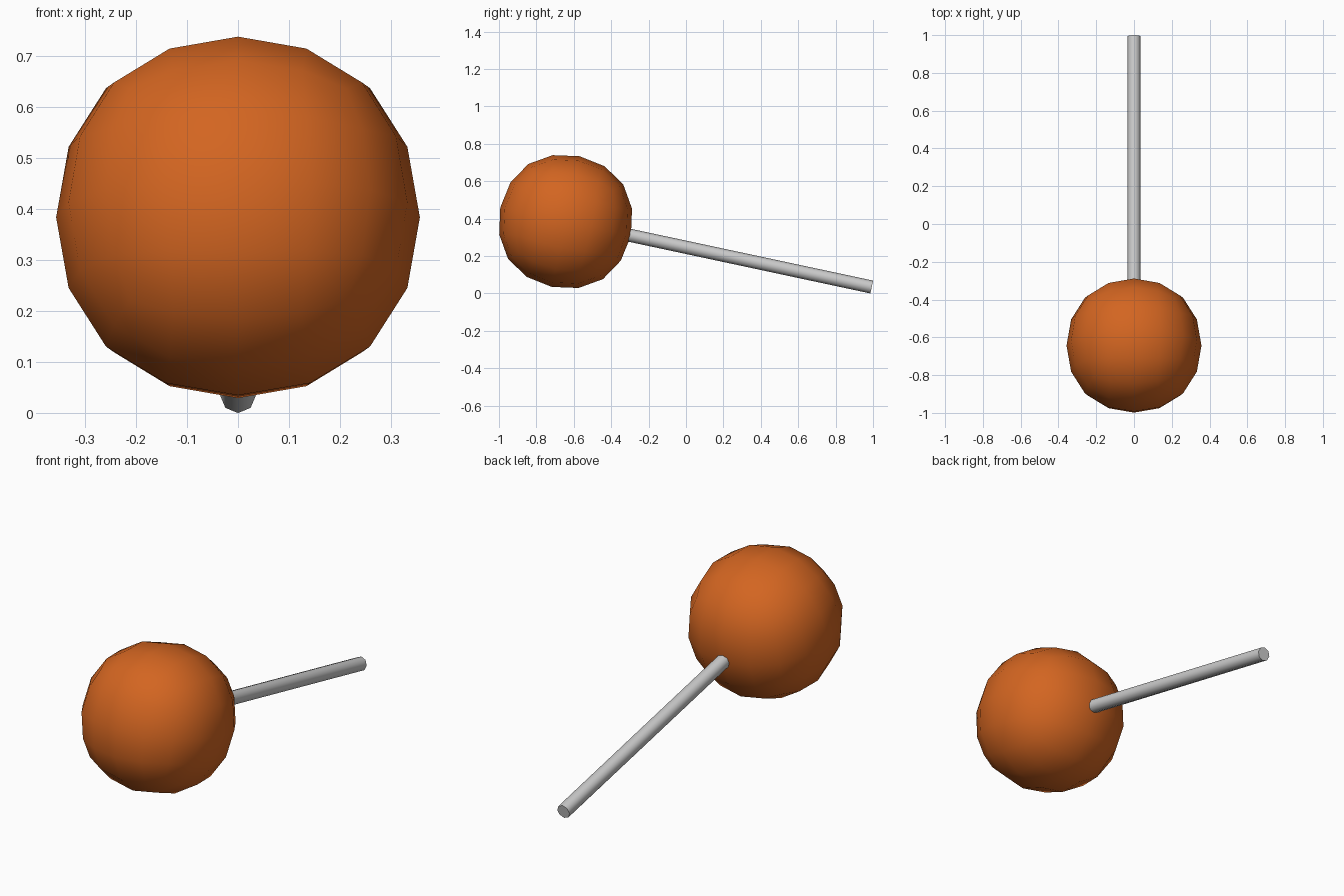
import bpy
from math import radians, sin, cos
from mathutils import Vector

if "Cube" in bpy.data.objects:
    bpy.data.objects.remove(bpy.data.objects["Cube"])

TILT = radians(12.07)
CENTRE = Vector((0, -0.6436, 0.384))
AXIS = Vector((0, cos(TILT), -sin(TILT)))   # direction of the stick
STICK_START, STICK_END, STICK_R = 0.2, 1.6737, 0.035

# Candy ball: a cube rounded by subdivision, one face towards the stick
bpy.ops.mesh.primitive_cube_add(size=0.851, location=CENTRE, rotation=(-TILT, 0, 0))
ball = bpy.context.object
ball.name = "candy_ball"
sub = ball.modifiers.new("round", 'SUBSURF')
sub.levels = sub.render_levels = 2
bpy.ops.object.modifier_apply(modifier=sub.name)
bpy.ops.object.shade_smooth()

orange = bpy.data.materials.new("orange_candy")
orange.diffuse_color = (0.65, 0.13, 0.015, 1)
orange.use_nodes = True
orange.node_tree.nodes["Principled BSDF"].inputs["Base Color"].default_value = orange.diffuse_color
ball.data.materials.append(orange)

# Stick: eight-sided rod running out of the ball down to the ground
bpy.ops.mesh.primitive_cylinder_add(
    vertices=8, radius=STICK_R, depth=STICK_END - STICK_START,
    location=CENTRE + AXIS * (STICK_START + STICK_END) / 2,
    rotation=(-(radians(90) + TILT), 0, 0))
stick = bpy.context.object
stick.name = "stick"
bpy.ops.object.shade_smooth_by_angle(angle=radians(50))
